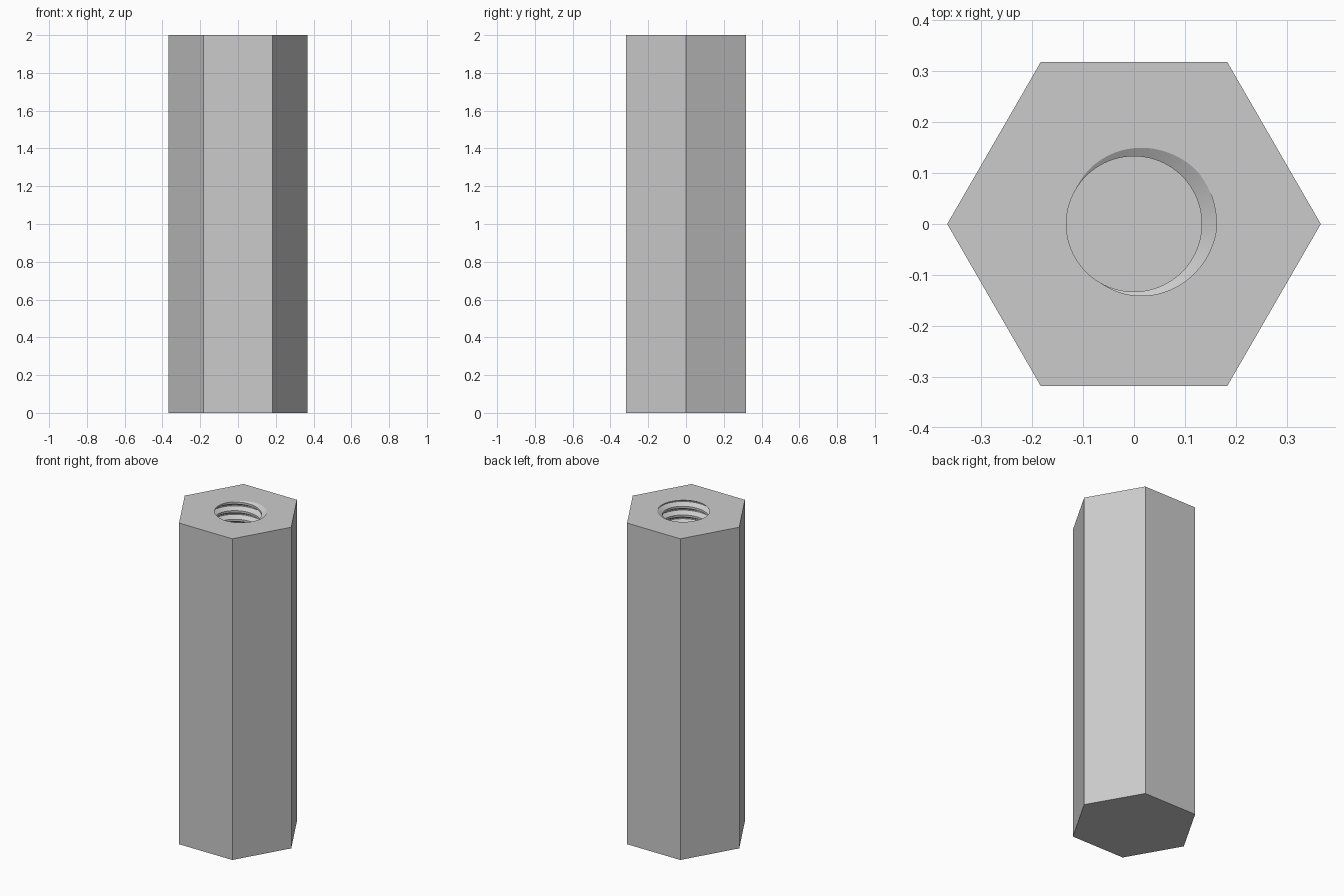
import bpy, bmesh, math

if "Cube" in bpy.data.objects:
    bpy.data.objects.remove(bpy.data.objects["Cube"], do_unlink=True)

HEIGHT = 2.0
CORNER = 0.367              # hexagon corner radius
MAJOR, MINOR = 0.162, 0.133 # thread root and crest radii
PITCH = 0.0537
FLOOR = 1.2                 # height of the blind hole's floor
START = 17 / 360            # where the thread groove meets the top
SEGMENTS = 96

steel = bpy.data.materials.new("light grey metal")
steel.use_nodes = True
grey = (0.6, 0.6, 0.6, 1)
steel.diffuse_color = grey
steel.node_tree.nodes["Principled BSDF"].inputs["Base Color"].default_value = grey


def thread_radius(phase):
    """Trapezoidal thread: flat root, straight flanks, flat crest."""
    d = abs((phase - START + 0.5) % 1 - 0.5)
    t = min(max((d - 1 / 16) / (5 / 16), 0), 1)
    return MAJOR - (MAJOR - MINOR) * t


def thread_column(bm, turn, phases):
    """Thread profile in one radial plane, clipped to the hole's depth."""
    column = []
    for phase in phases:
        z = min(max(HEIGHT - PITCH * (phase - turn), FLOOR), HEIGHT)
        r = thread_radius(turn + (HEIGHT - z) / PITCH)
        a = 2 * math.pi * turn
        column.append(bm.verts.new((r * math.cos(a), r * math.sin(a), z)))
    return column


bm = bmesh.new()

# Threaded bore: corners of the profile swept along the helix
turns = math.ceil((HEIGHT - FLOOR) / PITCH)
corners = (-1 / 16, 1 / 16, 3 / 8, 5 / 8)
phases = [START + n + c for n in range(-2, turns + 3) for c in corners]
columns = [thread_column(bm, i / SEGMENTS, phases) for i in range(SEGMENTS + 1)]
for a, b in zip(columns, columns[1:]):
    for k in range(len(phases) - 1):
        bm.faces.new((a[k], b[k], b[k + 1], a[k + 1]))
bmesh.ops.remove_doubles(bm, verts=bm.verts[:], dist=1e-5)

# Hole floor
rim = [e for e in bm.edges if e.is_boundary]
floor_edges = [e for e in rim if e.verts[0].co.z < FLOOR + 0.001]
top_edges = [e for e in rim if e.verts[0].co.z > HEIGHT - 0.001]
bmesh.ops.triangle_fill(bm, edges=floor_edges, use_beauty=True)

# Hexagonal body
rings = []
for z in (0, HEIGHT):
    rings.append([bm.verts.new((CORNER * math.cos(i * math.pi / 3),
                                CORNER * math.sin(i * math.pi / 3), z))
                  for i in range(6)])
low, high = rings
bm.faces.new(low[::-1])
for i in range(6):
    j = (i + 1) % 6
    bm.faces.new((low[i], low[j], high[j], high[i]))
    top_edges.append(bm.edges.get((high[i], high[j])))

# Top face around the hole
bmesh.ops.triangle_fill(bm, edges=top_edges, use_beauty=True)
bmesh.ops.recalc_face_normals(bm, faces=bm.faces[:])

mesh = bpy.data.meshes.new("hex_standoff")
bm.to_mesh(mesh)
bm.free()
mesh.materials.append(steel)
standoff = bpy.data.objects.new("hex_standoff", mesh)
bpy.context.collection.objects.link(standoff)
bpy.context.view_layer.objects.active = standoff
standoff.select_set(True)
bpy.ops.object.shade_smooth_by_angle(angle=math.radians(20))
